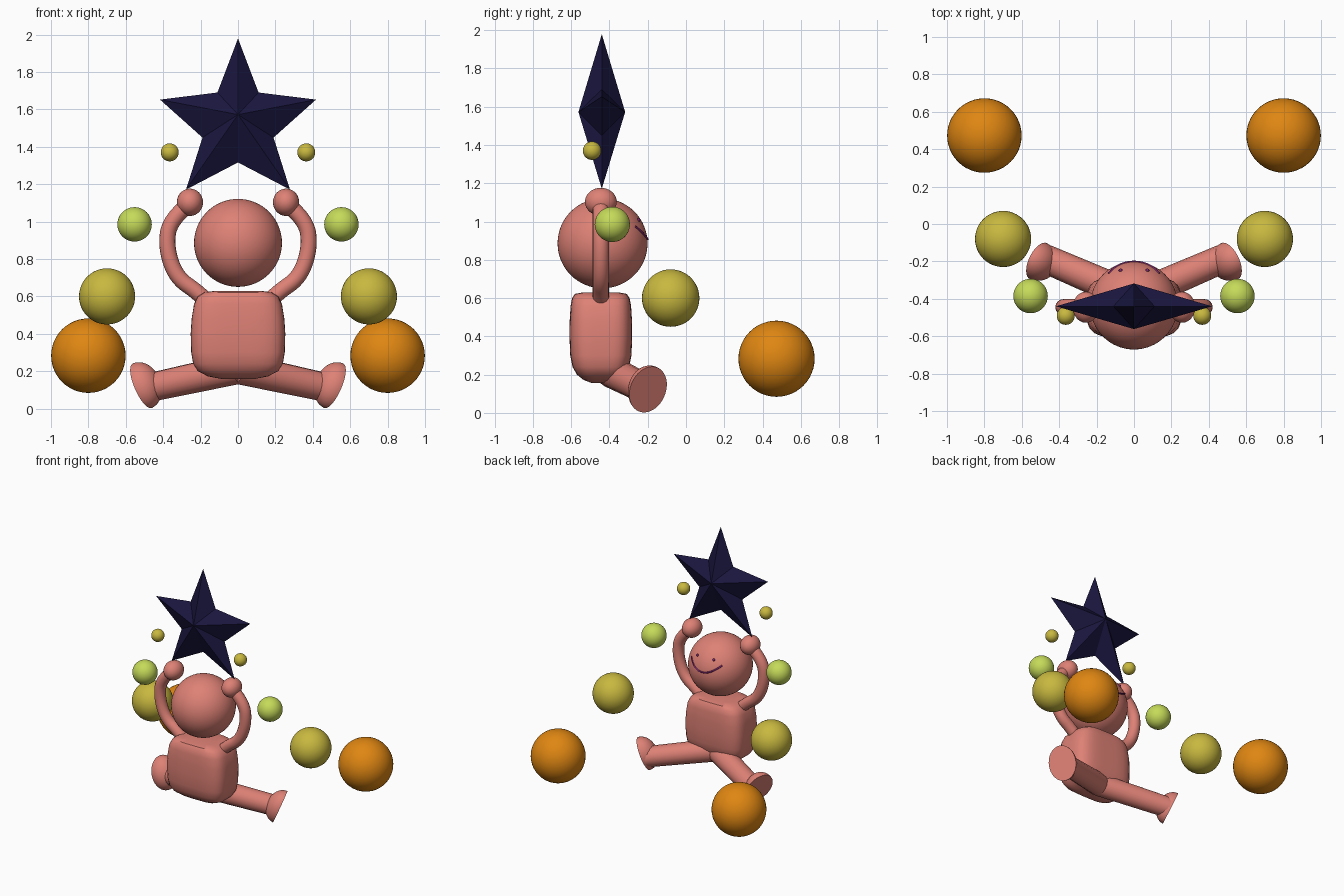
import bpy, bmesh
from math import pi, sin, cos, radians
from mathutils import Vector, Matrix

if "Cube" in bpy.data.objects:
    bpy.data.objects.remove(bpy.data.objects["Cube"])


def material(name, rgb):
    m = bpy.data.materials.new(name)
    m.diffuse_color = (*rgb, 1)
    m.use_nodes = True
    m.node_tree.nodes["Principled BSDF"].inputs["Base Color"].default_value = m.diffuse_color
    return m


SKIN = material("skin", (0.73, 0.22, 0.18))
NAVY = material("navy", (0.010, 0.008, 0.05))
ORANGE = material("orange", (0.74, 0.24, 0.006))
YELLOW = material("yellow", (0.58, 0.48, 0.05))
GREEN = material("green", (0.56, 0.70, 0.10))
PURPLE = material("purple", (0.22, 0.02, 0.16))
Y = -0.44  # depth of the figure's body plane


def finish(name, bm, mat, smooth=True):
    bmesh.ops.recalc_face_normals(bm, faces=bm.faces)
    me = bpy.data.meshes.new(name)
    bm.to_mesh(me)
    bm.free()
    if smooth:
        me.shade_smooth()
        me.set_sharp_from_angle(angle=radians(40))
    me.materials.append(mat)
    ob = bpy.data.objects.new(name, me)
    bpy.context.collection.objects.link(ob)
    return ob


def ball(name, loc, size, mat, seg=48):
    bm = bmesh.new()
    bmesh.ops.create_uvsphere(bm, u_segments=seg, v_segments=seg // 2, radius=1)
    bmesh.ops.transform(bm, verts=bm.verts,
                        matrix=Matrix.LocRotScale(Vector(loc), None, Vector(size)))
    return finish(name, bm, mat)


def tube(name, pts, radius, mat, kind='NURBS', taper=None):
    cu = bpy.data.curves.new(name, 'CURVE')
    cu.dimensions = '3D'
    cu.bevel_depth = radius
    cu.bevel_resolution = 6
    cu.use_fill_caps = True
    sp = cu.splines.new(kind)
    sp.points.add(len(pts) - 1)
    for i, (p, co) in enumerate(zip(sp.points, pts)):
        p.co = (*co, 1)
        p.radius = taper[i] if taper else 1
    if kind == 'NURBS':
        sp.order_u = 3
        sp.use_endpoint_u = True
        sp.resolution_u = 10
    cu.materials.append(mat)
    ob = bpy.data.objects.new(name, cu)
    bpy.context.collection.objects.link(ob)
    return ob


# Torso: soft box lofted from rounded-square rings (z, half width, half depth)
rings = [(0.157, 0.08, 0.05), (0.172, 0.16, 0.09), (0.20, 0.215, 0.125),
         (0.24, 0.24, 0.148), (0.30, 0.25, 0.16), (0.40, 0.253, 0.164),
         (0.48, 0.248, 0.163), (0.56, 0.235, 0.158), (0.60, 0.215, 0.15),
         (0.622, 0.18, 0.135), (0.63, 0.12, 0.09)]
N = 48
bm = bmesh.new()
loops = []
for z, hx, hy in rings:
    loop = []
    for i in range(N):
        c, s = cos(2 * pi * i / N), sin(2 * pi * i / N)
        k = (c ** 4 + s ** 4) ** -0.25
        loop.append(bm.verts.new((hx * c * k, Y - 0.005 + hy * s * k, z)))
    loops.append(loop)
for a, b in zip(loops, loops[1:]):
    for i in range(N):
        j = (i + 1) % N
        bm.faces.new((a[i], a[j], b[j], b[i]))
bm.faces.new(loops[0])
bm.faces.new(loops[-1])
finish("torso", bm, SKIN)

# Head with a face on the far side
HEAD = Vector((0, Y + 0.004, 0.886))
ball("head", HEAD, (0.235,) * 3, SKIN, 64)


def on_head(x, dz):
    return HEAD + Vector((x, (0.235 ** 2 - x * x - dz * dz) ** 0.5, dz))


tube("smile", [on_head(0.135 * t, 0.022 + 0.066 * t * t)
               for t in [i / 8 - 1 for i in range(17)]], 0.006, PURPLE, 'POLY')

# Star: two apexes joined to a ten-point outline
right = [(0.11, 1.69), (0.417, 1.652), (0.19, 1.449), (0.278, 1.171)]
outline = [(0, 1.979)] + right + [(0, 1.316)] + [(-x, z) for x, z in right[::-1]]
bm = bmesh.new()
rim = [bm.verts.new((x, Y, z)) for x, z in outline]
for dy in (-0.122, 0.122):
    apex = bm.verts.new((0, Y + dy, 1.572))
    for i in range(10):
        bm.faces.new((rim[i], rim[(i + 1) % 10], apex))
finish("star", bm, NAVY, smooth=False)

for side, s in (("left", -1), ("right", 1)):
    # Eyes
    ball(side + "_eye", on_head(0.072 * s, 0.122), (0.01,) * 3, PURPLE, 16)

    # Raised arm and hand
    arm = [(0.12, 0.53), (0.21, 0.62), (0.33, 0.70), (0.385, 0.86),
           (0.365, 1.01), (0.265, 1.09)]
    tube(side + "_arm", [(s * x, Y - 0.005, z) for x, z in arm], 0.043, SKIN)
    ball(side + "_hand", (s * 0.257, Y - 0.005, 1.103), (0.07, 0.083, 0.073), SKIN)

    # Leg
    tube(side + "_leg", [(0, -0.39, 0.215), (s * 0.475, -0.185, 0.112)], 0.08,
         SKIN, 'POLY', (1.05, 0.96))

    # Foot: half ellipsoid with its flat sole facing along the leg
    d = Vector((0.9 * s, 0.43, -0.42)).normalized()
    u = (Vector((0, 0, 1)) - d * d.z).normalized()
    w = u.cross(d)
    bm = bmesh.new()
    bmesh.ops.create_uvsphere(bm, u_segments=40, v_segments=20, radius=1)
    bmesh.ops.bisect_plane(bm, geom=bm.verts[:] + bm.edges[:] + bm.faces[:],
                           dist=1e-4, plane_co=(0, 0, 0), plane_no=(0, 0, 1),
                           clear_outer=True)
    bmesh.ops.holes_fill(bm, edges=[e for e in bm.edges if e.is_boundary], sides=0)
    frame = Matrix((w, u, d)).transposed().to_4x4()
    bmesh.ops.transform(bm, verts=bm.verts,
                        matrix=Matrix.Translation((s * 0.512, -0.198, 0.122))
                        @ frame @ Matrix.Diagonal((0.106, 0.13, 0.1, 1)))
    finish(side + "_foot", bm, SKIN)

    # Arc of floating balls
    for name, x, y, z, r, mat in (("large_ball", 0.8, 0.473, 0.283, 0.199, ORANGE),
                                  ("medium_ball", 0.7, -0.08, 0.6, 0.15, YELLOW),
                                  ("small_ball", 0.553, -0.385, 0.985, 0.092, GREEN),
                                  ("tiny_ball", 0.365, -0.491, 1.37, 0.048, YELLOW)):
        ball(side + "_" + name, (s * x, y, z), (r,) * 3, mat)
